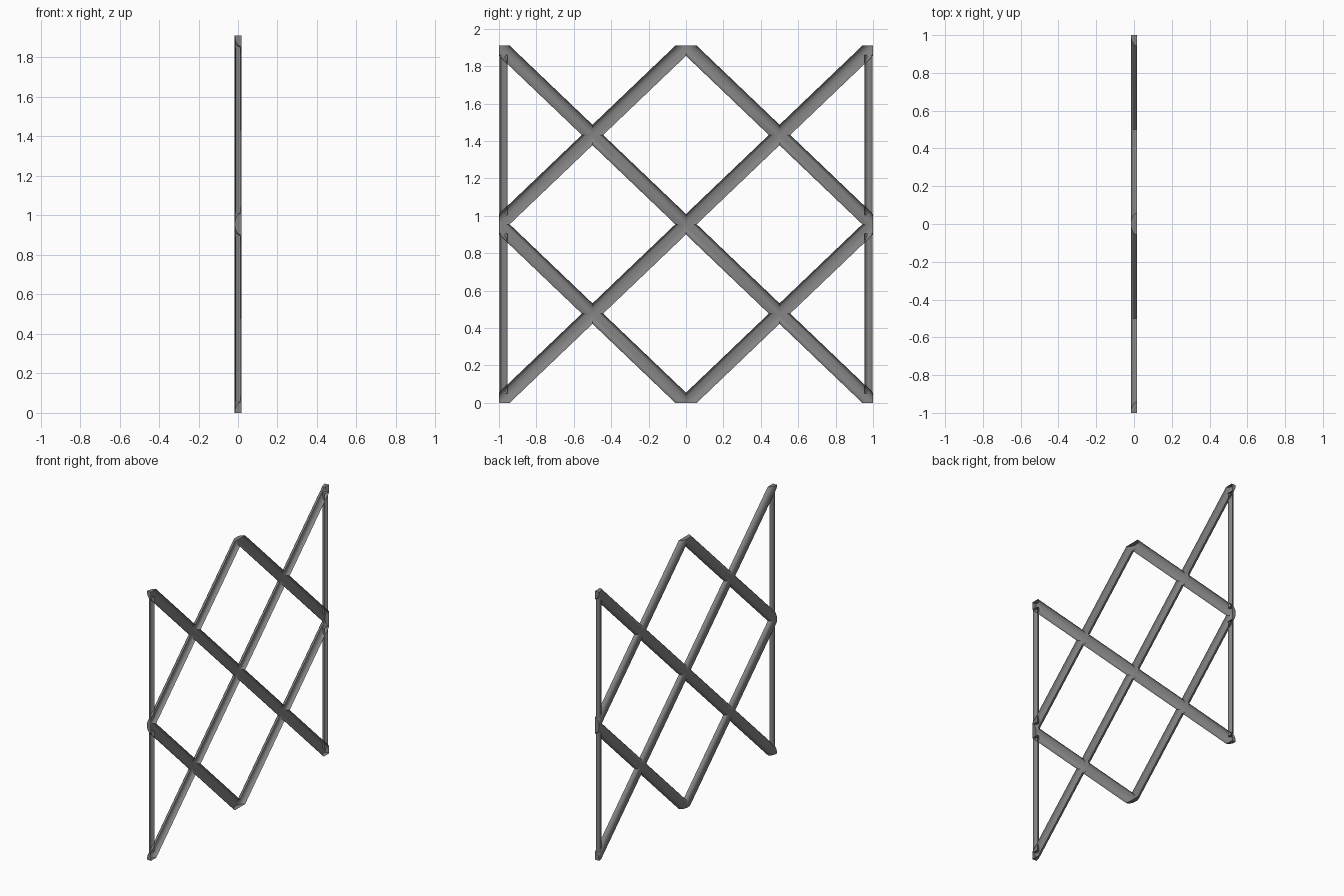
import bpy, bmesh, math
from mathutils import Vector

cube = bpy.data.objects.get("Cube")
if cube:
    bpy.data.objects.remove(cube, do_unlink=True)

H = 1.91            # panel height
MID = H / 2
DEPTH = 0.033       # depth of the half-round section
LIP = 0.0165        # x of the open side

metal = bpy.data.materials.new("grey metal")
metal.use_nodes = True
grey = (0.23, 0.23, 0.23, 1)
metal.diffuse_color = grey
metal.node_tree.nodes["Principled BSDF"].inputs["Base Color"].default_value = grey


def make_object(name, bm):
    bmesh.ops.recalc_face_normals(bm, faces=bm.faces)
    mesh = bpy.data.meshes.new(name)
    bm.to_mesh(mesh)
    bm.free()
    mesh.materials.append(metal)
    obj = bpy.data.objects.new(name, mesh)
    bpy.context.collection.objects.link(obj)
    return obj


def half_round(name, start, end, width, depth, lip, segments=10):
    """Solid half-round bar between two (y, z) points, flat towards +x."""
    a, b = Vector((0, *start)), Vector((0, *end))
    along = (b - a).normalized()
    side = Vector((1, 0, 0)).cross(along)
    bm = bmesh.new()
    ring = []
    for i in range(segments + 1):
        t = math.pi * i / segments
        offset = side * (math.cos(t) * width / 2)
        ring.append(bm.verts.new(a + offset + Vector((lip - depth * math.sin(t), 0, 0))))
    face = bm.faces.new(ring)
    extruded = bmesh.ops.extrude_face_region(bm, geom=[face])
    new_verts = [g for g in extruded["geom"] if isinstance(g, bmesh.types.BMVert)]
    bmesh.ops.translate(bm, verts=new_verts, vec=b - a)
    return make_object(name, bm)


def boolean(target, other, operation):
    mod = target.modifiers.new(operation, "BOOLEAN")
    mod.operation = operation
    mod.solver = "EXACT"
    mod.object = other
    bpy.context.view_layer.objects.active = target
    bpy.ops.object.modifier_apply(modifier=mod.name)
    bpy.data.objects.remove(other, do_unlink=True)


def open_back(obj, lip):
    """Remove the flat side so that the bar becomes an open channel."""
    bm = bmesh.new()
    bm.from_mesh(obj.data)
    flat = [f for f in bm.faces if all(abs(v.co.x - lip) < 0.0005 for v in f.verts)]
    bmesh.ops.delete(bm, geom=flat, context="FACES")
    bm.to_mesh(obj.data)
    bm.free()


def smooth(obj):
    bpy.ops.object.select_all(action="DESELECT")
    obj.select_set(True)
    bpy.context.view_layer.objects.active = obj
    bpy.ops.object.shade_smooth_by_angle(angle=math.radians(40))


# Crossing diagonal bars, overlong and then trimmed to the panel outline
bars = []
for s in (1, -1):
    for middle in (-1, 0, 1):
        reach = 1.2 if middle == 0 else 0.7
        cy, cz = s * middle * 0.5, MID - middle * MID / 2
        bars.append(half_round("diagonal_bar",
                               (cy - s * reach, cz - reach * MID),
                               (cy + s * reach, cz + reach * MID),
                               0.079, DEPTH, LIP))
lattice = bars[0]
lattice.name = "diagonal_lattice"
for bar in bars[1:]:
    boolean(lattice, bar, "UNION")

bm = bmesh.new()
bmesh.ops.create_cube(bm, size=1)
bmesh.ops.scale(bm, vec=(1, 2, H), verts=bm.verts)
bmesh.ops.translate(bm, vec=(0, 0, MID), verts=bm.verts)
outline = make_object("outline_cutter", bm)
outline.hide_render = True
boolean(lattice, outline, "INTERSECT")
open_back(lattice, LIP)
smooth(lattice)

# Slim upright posts between the joints on both edges
for side_name, y in (("front", -0.975), ("back", 0.975)):
    for level, z in (("lower", 0.05), ("upper", MID + 0.05)):
        post = half_round(f"{side_name}_{level}_post", (y, z), (y, z + MID - 0.1),
                          0.042, 0.024, 0.012)
        open_back(post, 0.012)
        smooth(post)
